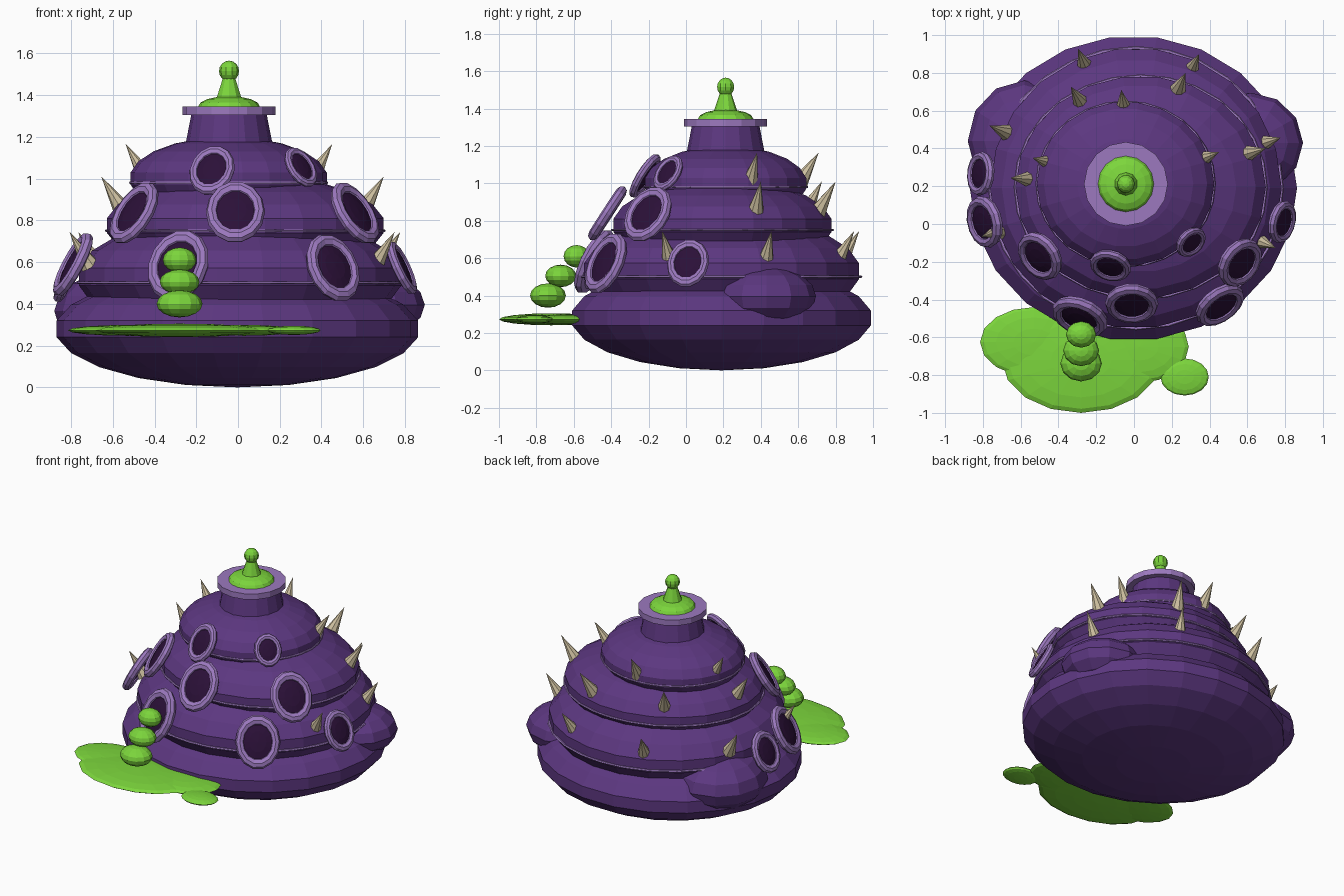
import bpy, math
from mathutils import Vector, Matrix

if "Cube" in bpy.data.objects:
    bpy.data.objects.remove(bpy.data.objects["Cube"])


def material(name, hexcode):
    def lin(c):
        c /= 255
        return c / 12.92 if c <= 0.04045 else ((c + 0.055) / 1.055) ** 2.4
    m = bpy.data.materials.new(name)
    m.diffuse_color = [lin(int(hexcode[i:i + 2], 16)) for i in (0, 2, 4)] + [1]
    m.use_nodes = True
    m.node_tree.nodes["Principled BSDF"].inputs["Base Color"].default_value = m.diffuse_color
    return m


PURPLE = material("purple_hide", "5C3780")
LILAC = material("lilac_rim", "9C79BF")
DARK = material("dark_hole", "2B1038")
GREEN = material("green_slime", "7CD63C")
BONE = material("bone_spike", "CDBF9F")


def finish(name, mat):
    ob = bpy.context.object
    ob.name = name
    ob.data.materials.clear()
    ob.data.materials.append(mat)
    return ob


def ellipsoid(name, mat, loc, radii, seg=22, rings=11):
    bpy.ops.mesh.primitive_uv_sphere_add(segments=seg, ring_count=rings, radius=1, location=loc)
    ob = finish(name, mat)
    ob.scale = radii
    # put a vertex on the +y axis
    ob.data.transform(Matrix.Rotation(math.pi / 2, 4, 'Z'))
    return ob


def cone(name, mat, x, y, z0, z1, r0, r1, seg):
    bpy.ops.mesh.primitive_cone_add(vertices=seg, radius1=r0, radius2=r1, depth=z1 - z0,
                                    location=(x, y, (z0 + z1) / 2))
    return finish(name, mat)


def torus(name, mat, major, minor, seg, mseg):
    bpy.ops.mesh.primitive_torus_add(major_radius=major, minor_radius=minor,
                                     major_segments=seg, minor_segments=mseg)
    return finish(name, mat)


# Stacked body tiers
ellipsoid("body_base", PURPLE, (-0.003, 0.19, 0.28), (0.875, 0.815, 0.28))
TIERS = [("lower", 0.01, 0.19, 0.53, 0.78, 0.75, 0.30),
         ("middle", 0.035, 0.195, 0.775, 0.67, 0.595, 0.245),
         ("upper", -0.045, 0.212, 1.0, 0.475, 0.44, 0.20)]
for name, x, y, z, rx, ry, rz in TIERS:
    ellipsoid("body_" + name, PURPLE, (x, y, z), (rx, ry, rz))
    # thin seam ring around each tier
    seam = torus("seam_" + name, LILAC, 0.99, 0.014, 28, 6)
    seam.location = (x, y, z - 0.1 * rz)
    seam.scale = (rx, ry, 0.5)

# Side lumps
ellipsoid("side_lump_right", PURPLE, (0.62, 0.43, 0.395), (0.275, 0.265, 0.16), 12, 8)
ellipsoid("side_lump_left", PURPLE, (-0.58, 0.44, 0.365), (0.30, 0.32, 0.19), 12, 8)

# Neck, collar and green stopper
CX, CY = -0.043, 0.212
cone("neck", PURPLE, CX, CY, 1.08, 1.31, 0.225, 0.18, 16)
cone("collar", LILAC, CX, CY, 1.305, 1.345, 0.222, 0.222, 16)
ellipsoid("stopper_dome", GREEN, (CX, CY, 1.345), (0.148, 0.148, 0.05), 16, 8)
cone("stopper_stem", GREEN, CX, CY, 1.37, 1.49, 0.068, 0.028, 10)
ellipsoid("stopper_ball", GREEN, (CX, CY, 1.515), (0.048, 0.048, 0.05), 10, 8)

# Vent holes: rim and dark inside (x, y, z, half width, upward tilt)
VENTS = [(-0.12, -0.205, 1.03, 0.112, 32), (0.29, -0.085, 1.045, 0.09, 32),
         (-0.012, -0.405, 0.83, 0.142, 33), (-0.485, -0.16, 0.825, 0.14, 32),
         (0.548, -0.195, 0.825, 0.14, 32), (-0.28, -0.475, 0.575, 0.155, 26),
         (0.445, -0.415, 0.565, 0.145, 25), (-0.775, 0.015, 0.58, 0.14, 28),
         (0.768, 0.015, 0.565, 0.115, 25), (-0.795, 0.265, 0.53, 0.118, 25)]
for i, (x, y, z, a, tilt) in enumerate(VENTS):
    t = math.radians(tilt)
    flat = Vector((x, y - 0.2, 0)).normalized()
    n = flat * math.cos(t) + Vector((0, 0, math.sin(t)))
    side = Vector((0, 0, 1)).cross(n).normalized()
    up = n.cross(side)
    rot = Matrix((side, up, n)).transposed().to_4x4()
    place = Matrix.Translation(Vector((x, y, z)) + n * 0.018) @ rot
    rim = torus(f"vent_rim_{i}", LILAC, 0.8, 0.2, 14, 8)
    rim.matrix_world = place @ Matrix.Diagonal((a, a * 1.22, a, 1))
    hole = ellipsoid(f"vent_hole_{i}", DARK, (0, 0, 0), (1, 1, 1), 14, 6)
    hole.matrix_world = place @ Matrix.Diagonal((a * 0.76, a * 0.93, a * 0.17, 1))

# Spikes: middle x, y and tip height for each tier
SPIKES = [(1.165, [(-0.485, 0.335), (0.40, 0.36), (-0.06, 0.655)]),
          (1.01, [(-0.60, 0.24), (0.645, 0.385), (-0.305, 0.68), (0.25, 0.75)]),
          (0.745, [(-0.715, 0.50), (0.725, 0.44), (-0.275, 0.875), (0.32, 0.85),
                   (-0.755, -0.05), (0.70, -0.105)])]
for tip_z, spots in SPIKES:
    for i, (x, y) in enumerate(spots):
        out = Vector((x, y - 0.2, 0)).normalized()
        tip = Vector((x, y, tip_z)) + out * 0.055
        base = Vector((x, y, tip_z - 0.165)) - out * 0.05
        axis = tip - base
        bpy.ops.mesh.primitive_cone_add(vertices=8, radius1=0.047, radius2=0, depth=axis.length,
                                        location=(tip + base) / 2,
                                        rotation=axis.to_track_quat('Z', 'Y').to_euler())
        finish(f"spike_{tip_z}_{i}", BONE)

# Slime drips falling from the front vent
for i, (y, z, r, h) in enumerate([(-0.585, 0.61, 0.08, 0.06), (-0.67, 0.505, 0.095, 0.06),
                                  (-0.738, 0.40, 0.11, 0.065)]):
    ellipsoid(f"slime_drip_{i}", GREEN, (-0.28, y, z), (r, r * 0.87, h), 12, 8)

# Slime puddle lobes
for i, (x, y, rx, ry, rz) in enumerate([(-0.28, -0.72, 0.42, 0.28, 0.032),
                                        (-0.53, -0.625, 0.285, 0.185, 0.026),
                                        (0.03, -0.65, 0.26, 0.19, 0.026),
                                        (0.268, -0.81, 0.128, 0.098, 0.022)]):
    ellipsoid(f"slime_puddle_{i}", GREEN, (x, y, 0.273), (rx, ry, rz), 16, 8)
